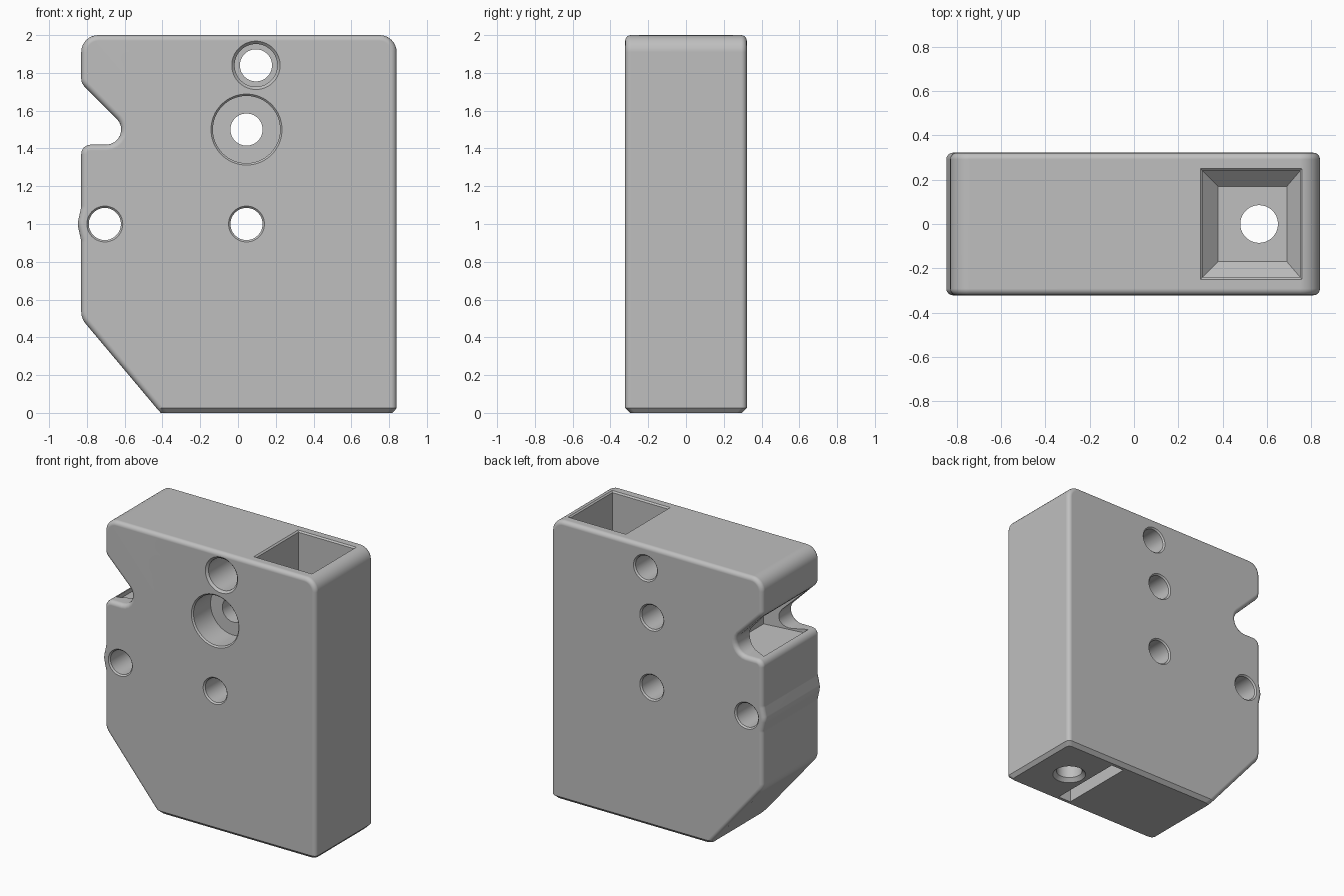
import bpy, bmesh, math
from mathutils import Vector

cube = bpy.data.objects.get("Cube")
if cube:
    bpy.data.objects.remove(cube, do_unlink=True)

HALF = 0.322       # half thickness of the block
CHAMFER = 0.025    # chamfer around the base


def make_object(name, bm):
    bmesh.ops.recalc_face_normals(bm, faces=bm.faces[:])
    mesh = bpy.data.meshes.new(name)
    bm.to_mesh(mesh)
    bm.free()
    obj = bpy.data.objects.new(name, mesh)
    bpy.context.scene.collection.objects.link(obj)
    return obj


def rounded(corners, steps=8):
    """Turn (x, z, radius) corners into an outline with filleted corners."""
    out = []
    for i, (x, z, r) in enumerate(corners):
        p = Vector((x, z))
        if r == 0:
            out.append(p)
            continue
        a = (Vector(corners[i - 1][:2]) - p).normalized()
        b = (Vector(corners[(i + 1) % len(corners)][:2]) - p).normalized()
        half = a.angle(b) / 2
        centre = p + (a + b).normalized() * (r / math.sin(half))
        start = p + a * (r / math.tan(half)) - centre
        end = p + b * (r / math.tan(half)) - centre
        sweep = start.angle(end)
        for k in range(steps + 1):
            t = k / steps
            out.append(centre + (start * math.sin((1 - t) * sweep)
                                 + end * math.sin(t * sweep)) / math.sin(sweep))
    return out


def loft(name, rings):
    """Closed solid skinned through rings of equal point count."""
    bm = bmesh.new()
    loops = [[bm.verts.new(p) for p in ring] for ring in rings]
    n = len(loops[0])
    for low, high in zip(loops, loops[1:]):
        for i in range(n):
            j = (i + 1) % n
            bm.faces.new((low[i], low[j], high[j], high[i]))
    bm.faces.new(loops[0])
    bm.faces.new(loops[-1])
    return make_object(name, bm)


def circle(r, place, n=64):
    return [place(r * math.cos(math.tau * i / n), r * math.sin(math.tau * i / n))
            for i in range(n)]


def cross_hole(name, x, z, steps):
    """Turned cutter along y from (depth, radius) steps, chamfered at the back."""
    steps = steps + [(HALF - 0.01, 0.085), (HALF + 0.02, 0.115)]
    return loft(name, [circle(r, lambda u, v, y=y: (x + u, y, z + v)) for y, r in steps])


# Block outline, continued below the floor and trimmed afterwards
outline = rounded([
    (0.84, -0.1, 0), (0.84, 2, 0.09), (-0.83, 2, 0.09),
    (-0.83, 1.745, 0.06), (-0.505, 1.42, 0.08), (-0.83, 1.42, 0.05),
    (-0.83, 1.09, 0.06), (-0.85, 1.0, 0.1), (-0.83, 0.91, 0.06),
    (-0.83, 0.5, 0.1), (-0.326, -0.1, 0)])
bm = bmesh.new()
front = [bm.verts.new((p.x, -HALF, p.y)) for p in outline]
back = [bm.verts.new((p.x, HALF, p.y)) for p in outline]
caps = [bm.faces.new(front), bm.faces.new(back)]
for i in range(len(outline)):
    j = (i + 1) % len(outline)
    bm.faces.new((front[i], front[j], back[j], back[i]))
bmesh.ops.recalc_face_normals(bm, faces=bm.faces[:])

# Rounded rims, then the straight chamfer of the base
bmesh.ops.bevel(bm, geom=[e for f in caps for e in f.edges], offset=0.03,
                segments=4, profile=0.5, affect='EDGES', clamp_overlap=False)
bmesh.ops.bisect_plane(bm, geom=bm.verts[:] + bm.edges[:] + bm.faces[:],
                       plane_co=(0, 0, CHAMFER), plane_no=(0, 0, 1), clear_inner=True)
rim = [e for e in bm.edges if e.is_boundary]
base = [g for g in bmesh.ops.extrude_edge_only(bm, edges=rim)["geom"]]
base_verts = [g for g in base if isinstance(g, bmesh.types.BMVert)]
mid_x = sum((min(v.co.x for v in base_verts), max(v.co.x for v in base_verts))) / 2
for v in base_verts:
    v.co.x = mid_x + (v.co.x - mid_x) * 0.965
    v.co.y *= 1 - CHAMFER / HALF
    v.co.z = 0
bmesh.ops.contextual_create(
    bm, geom=[e for e in base if isinstance(e, bmesh.types.BMEdge) and e.is_boundary])
body = make_object("block_body", bm)

# Cross holes, two of them counterbored from the front
plain = [(-HALF - 0.02, 0.115), (-HALF + 0.01, 0.085)]
cutters = [
    cross_hole("edge_hole", -0.705, 1.0, plain),
    cross_hole("middle_hole", 0.045, 1.0, plain),
    cross_hole("wide_counterbore", 0.045, 1.5,
               [(-HALF - 0.02, 0.208), (-HALF + 0.01, 0.178), (-0.12, 0.178), (-0.12, 0.085)]),
    cross_hole("top_counterbore", 0.095, 1.84,
               [(-HALF - 0.02, 0.148), (-HALF + 0.015, 0.113), (0.0, 0.113), (0.0, 0.085)]),
]


def top_ring(x0, x1, half_y, z):
    return [(x0, -half_y, z), (x1, -half_y, z), (x1, half_y, z), (x0, half_y, z)]


def side_ring(x, half_y, z0, z1):
    return [(x, -half_y, z0), (x, half_y, z0), (x, half_y, z1), (x, -half_y, z1)]


# Funnel pocket in the top and the drain hole under it
cutters.append(loft("top_pocket", [
    top_ring(0.28, 0.78, 0.27, 2.02), top_ring(0.31, 0.75, 0.24, 1.99),
    top_ring(0.31, 0.75, 0.24, 1.6), top_ring(0.38, 0.69, 0.17, 1.53)]))
cutters.append(loft("drain_hole", [
    circle(r, lambda u, v, z=z: (0.565 + u, v, z))
    for z, r in ((-0.02, 0.13), (0.025, 0.085), (1.56, 0.085))]))

# Slot across the base
cutters.append(loft("base_slot", [top_ring(0.325, 0.425, 0.275, z) for z in (-0.05, 0.25)]))

# Tapered recess inside the side notch
cutters.append(loft("notch_recess", [
    side_ring(-0.79, 0.25, 1.39, 1.75), side_ring(-0.53, 0.12, 1.44, 1.57)]))

for cutter in cutters:
    cutter.hide_render = True
    mod = body.modifiers.new(cutter.name, 'BOOLEAN')
    mod.operation = 'DIFFERENCE'
    mod.solver = 'EXACT'
    mod.object = cutter
bpy.context.view_layer.update()
graph = bpy.context.evaluated_depsgraph_get()
cut_mesh = bpy.data.meshes.new_from_object(body.evaluated_get(graph))
body.modifiers.clear()
body.data = cut_mesh
for cutter in cutters:
    bpy.data.objects.remove(cutter, do_unlink=True)

# One plain grey for the whole block
grey = bpy.data.materials.new("plain_grey")
grey.use_nodes = True
colour = (0.52, 0.52, 0.52, 1)
grey.diffuse_color = colour
grey.node_tree.nodes["Principled BSDF"].inputs["Base Color"].default_value = colour
body.data.materials.clear()
body.data.materials.append(grey)

# Smooth fillets and bores, flat faces kept flat
bpy.ops.object.select_all(action='DESELECT')
body.select_set(True)
bpy.context.view_layer.objects.active = body
bpy.ops.object.shade_smooth_by_angle(angle=math.radians(30))
weighted = body.modifiers.new("flat_face_normals", 'WEIGHTED_NORMAL')
weighted.keep_sharp = True
